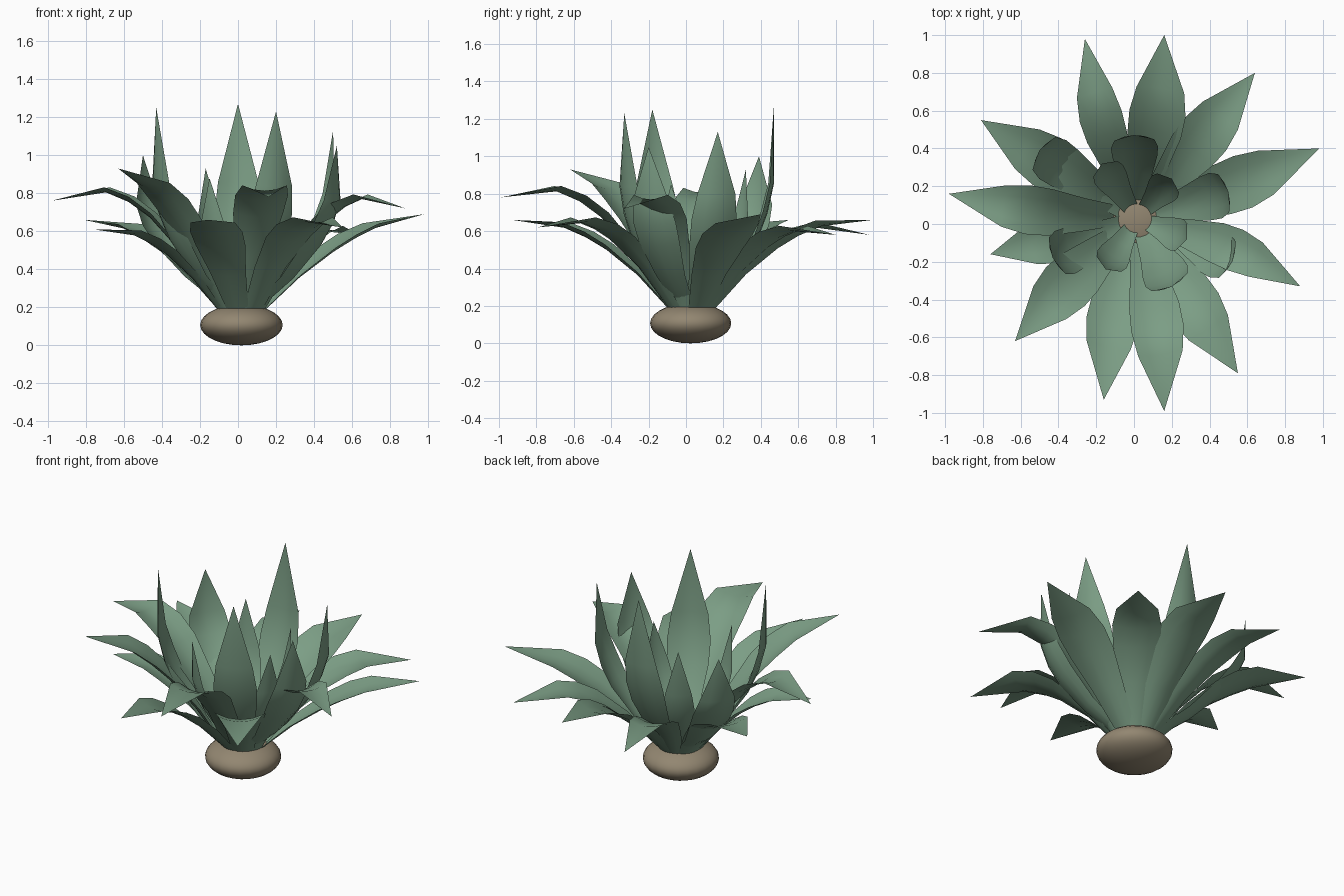
import bpy, bmesh, math
from mathutils import Vector

if "Cube" in bpy.data.objects:
    bpy.data.objects.remove(bpy.data.objects["Cube"])


def material(name, color):
    m = bpy.data.materials.new(name)
    m.diffuse_color = (*color, 1)
    m.use_nodes = True
    m.node_tree.nodes["Principled BSDF"].inputs["Base Color"].default_value = m.diffuse_color
    return m


GREEN = material("leaf_green", (0.20, 0.34, 0.235))
TAN = material("root_tan", (0.29, 0.24, 0.165))
CENTRE = Vector((0.018, 0.03, 0))

# (position along leaf, share of full width)
WIDTHS = [(0, 0.42), (0.2, 0.68), (0.4, 0.95), (0.53, 1.0), (0.67, 0.85)]
ACROSS = (-1, -0.5, 0, 0.5, 1)


def leaf(name, tip, width, root_r, ctrl, sweep=0.0):
    """Channelled pointed leaf; ctrl = (radius share, height) of the bend point."""
    tip = Vector(tip)
    flat = (tip - CENTRE) * Vector((1, 1, 0))
    reach, out = flat.length, flat.normalized()
    side = Vector((-out.y, out.x, 0))
    p0 = Vector((root_r, 0.185))
    p1 = Vector((root_r + (reach - root_r) * ctrl[0], ctrl[1]))
    p2 = Vector((reach, tip.z))
    bm = bmesh.new()
    rows = []
    for t, share in WIDTHS:
        p = p0 * (1 - t) ** 2 + p1 * 2 * t * (1 - t) + p2 * t * t
        d = ((p1 - p0) * (1 - t) + (p2 - p1) * t).normalized()
        mid = CENTRE + out * p.x + side * (sweep * 4 * t * (1 - t)) + Vector((0, 0, p.y))
        normal = -out * d.y + Vector((0, 0, d.x))
        h = width * share / 2
        rows.append([bm.verts.new(mid + side * u * h + normal * 0.25 * h * (u * u - 0.3))
                     for u in ACROSS])
    for a, b in zip(rows, rows[1:]):
        for i in range(4):
            bm.faces.new((a[i], b[i], b[i + 1], a[i + 1]))
    end = bm.verts.new(tip)
    for i in range(4):
        bm.faces.new((rows[-1][i], end, rows[-1][i + 1]))
    bmesh.ops.reverse_faces(bm, faces=bm.faces[:])
    for f in bm.faces:
        f.smooth = True
    me = bpy.data.meshes.new(name)
    bm.to_mesh(me)
    bm.free()
    me.materials.append(GREEN)
    bpy.context.collection.objects.link(bpy.data.objects.new(name, me))


# Outer leaves: tip position, bend height, sideways sweep, width
OUTER = [
    (0.16, 1.00, 0.66, 0.72, -0.025, 0.30), (0.64, 0.80, 0.58, 0.74, 0, 0.28),
    (0.98, 0.40, 0.69, 0.66, -0.02, 0.29), (0.88, -0.33, 0.72, 0.98, 0.045, 0.23),
    (0.55, -0.79, 0.62, 0.80, 0, 0.29), (0.16, -0.99, 0.78, 1.02, 0.025, 0.28),
    (-0.16, -0.93, 0.66, 0.70, -0.03, 0.28), (-0.63, -0.62, 0.93, 0.90, -0.015, 0.29),
    (-0.76, -0.16, 0.61, 0.66, 0, 0.26), (-0.98, 0.16, 0.76, 1.02, 0.03, 0.26),
    (-0.81, 0.55, 0.66, 0.68, 0, 0.29), (-0.26, 0.98, 0.58, 0.78, 0.035, 0.23),
]
for i, (x, y, z, bend, sweep, width) in enumerate(OUTER):
    leaf(f"outer_leaf_{i + 1}", (x, y, z), width, 0.12, (0.5, bend), sweep)

# Upright middle leaves
MIDDLE = [(0.0, 0.47, 1.27), (0.50, 0.17, 1.13), (0.52, -0.20, 1.05),
          (0.20, -0.33, 1.23), (-0.43, -0.18, 1.25), (-0.50, 0.39, 1.00)]
for i, tip in enumerate(MIDDLE):
    leaf(f"middle_leaf_{i + 1}", tip, 0.25, 0.08, (1.2, 0.60))

# Small inner leaves
INNER = [(-0.17, 0.32, 0.93), (0.20, 0.24, 0.88), (-0.15, -0.24, 0.88), (0.28, -0.08, 0.85)]
for i, tip in enumerate(INNER):
    leaf(f"inner_leaf_{i + 1}", tip, 0.18, 0.055, (1.08, 0.47))

# Squat root ball
bpy.ops.mesh.primitive_uv_sphere_add(segments=24, ring_count=14, radius=1,
                                     location=(0.018, 0.025, 0.107))
root = bpy.context.object
root.name = "root_ball"
root.scale = (0.217, 0.217, 0.107)
root.data.materials.append(TAN)
bpy.ops.object.shade_smooth()
